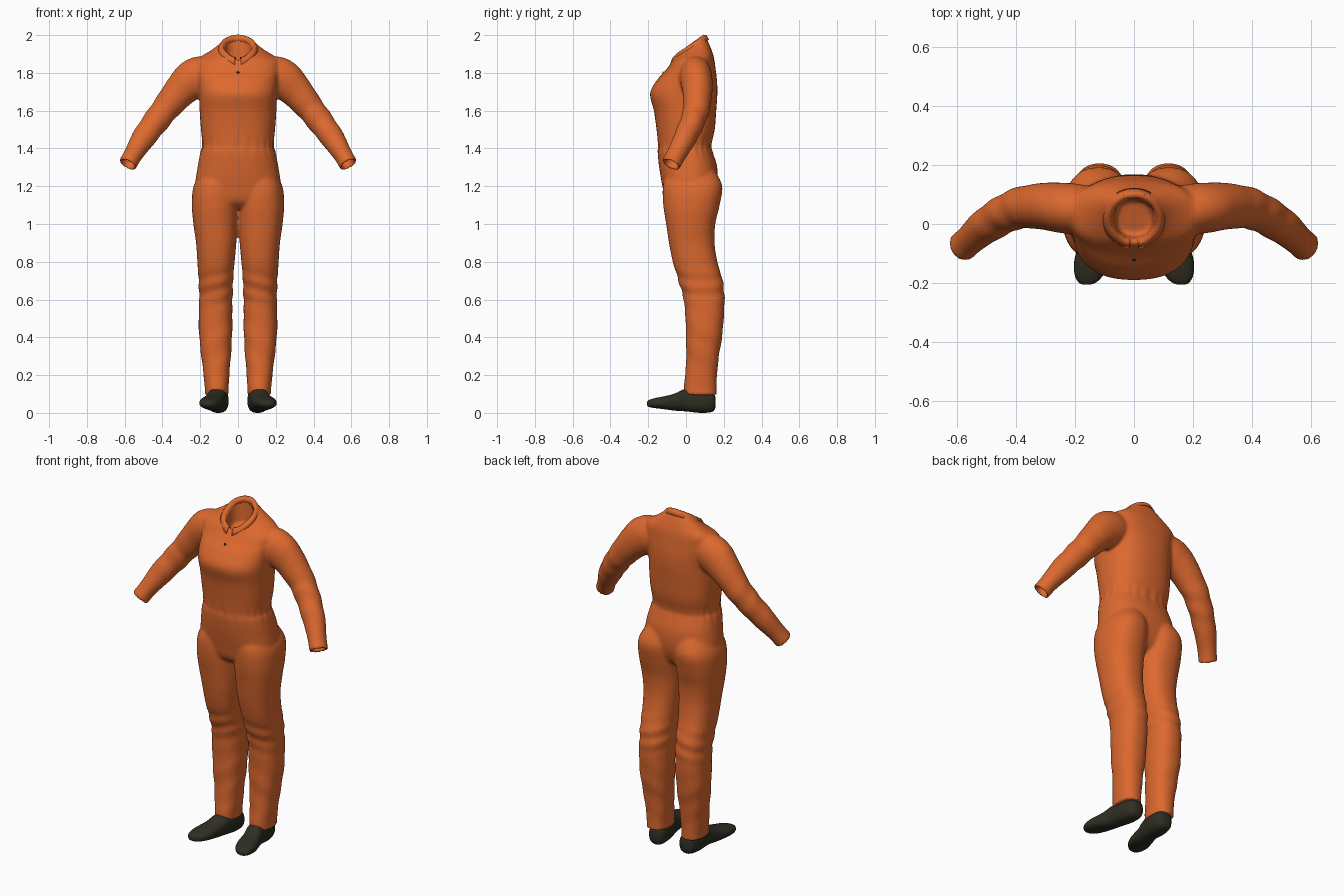
import bpy, bmesh, math
from mathutils import Vector

cube = bpy.data.objects.get("Cube")
if cube:
    bpy.data.objects.remove(cube, do_unlink=True)


def material(name, rgb, rough):
    m = bpy.data.materials.new(name)
    m.use_nodes = True
    m.diffuse_color = (*rgb, 1)
    b = m.node_tree.nodes["Principled BSDF"]
    b.inputs["Base Color"].default_value = (*rgb, 1)
    b.inputs["Roughness"].default_value = rough
    return m


ORANGE = material("orange cloth", (0.72, 0.14, 0.028), 0.9)
DARK = material("dark leather", (0.028, 0.028, 0.017), 0.7)


def add_object(name, bm, mat):
    me = bpy.data.meshes.new(name)
    bm.to_mesh(me)
    bm.free()
    ob = bpy.data.objects.new(name, me)
    bpy.context.collection.objects.link(ob)
    me.materials.append(mat)
    me.polygons.foreach_set("use_smooth", [True] * len(me.polygons))
    return ob


def spline(rings, steps=6):
    """Catmull-Rom through rings, each a tuple of centre, U and V vectors."""
    out = []
    last = len(rings) - 1
    for i in range(last):
        ks = [rings[max(0, min(last, i + d))] for d in (-1, 0, 1, 2)]
        for j in range(steps):
            t = j / steps
            w = ((-t + 2 * t**2 - t**3) / 2, (2 - 5 * t**2 + 3 * t**3) / 2,
                 (t + 4 * t**2 - 3 * t**3) / 2, (t**3 - t**2) / 2)
            out.append(tuple(sum((k[c] * f for k, f in zip(ks, w)), Vector())
                             for c in range(3)))
    out.append(rings[-1])
    return out


def loft(bm, rings, power=2.3, fold=None, notch=None, sides=64):
    """Closed skin over rounded-ellipse rings."""
    rows = []
    for k, (c, u, v) in enumerate(rings):
        row = []
        for i in range(sides):
            a = math.tau * i / sides
            ca, sa = math.cos(a), math.sin(a)
            x = math.copysign(abs(ca) ** (2 / power), ca)
            y = math.copysign(abs(sa) ** (2 / power), sa)
            s = 1 + (fold(c, a) if fold else 0)
            p = c + (u * x + v * y) * s
            if notch and sa < 0:
                p.z -= notch[k] * math.exp(-(ca / 0.3) ** 2)
            row.append(bm.verts.new(p))
        rows.append(row)
    faces = [bm.faces.new(rows[0]), bm.faces.new(rows[-1])]
    for r, q in zip(rows, rows[1:]):
        for i in range(sides):
            j = (i + 1) % sides
            faces.append(bm.faces.new((r[i], r[j], q[j], q[i])))
    bmesh.ops.recalc_face_normals(bm, faces=faces)


def level(z, x0, x1, front, back, tilt=0):
    return (Vector(((x0 + x1) / 2, (front + back) / 2, z)),
            Vector(((x1 - x0) / 2, 0, 0)),
            Vector((0, (back - front) / 2, tilt)))


def bump(x, mid, width):
    return math.exp(-((x - mid) / width) ** 2)


def waist_fold(c, a):
    return 0.022 * bump(c.z, 1.41, 0.04) * math.cos(22 * a)


def leg_fold(c, a):
    knee = 0.035 * bump(c.z, 0.66, 0.08) * math.sin(75 * c.z + 2 * math.cos(a))
    shin = 0.02 * bump(c.z, 0.32, 0.17) * math.sin(45 * c.z + 2 * a)
    return knee + shin


def arm_fold(c, a):
    return 0.04 * bump(c.z, 1.55, 0.09) * math.sin(70 * c.z + 2 * math.sin(a))


suit = bmesh.new()

# Torso, with a hollow neck: height, half width, front, back, tilt
torso = [(1.08, .12, -.06, .10, 0), (1.12, .19, -.105, .14, 0),
         (1.2, .225, -.125, .165, 0), (1.3, .214, -.142, .165, 0),
         (1.38, .198, -.15, .142, 0), (1.415, .187, -.148, .134, 0),
         (1.5, .196, -.156, .152, 0), (1.6, .203, -.17, .16, 0),
         (1.69, .207, -.19, .166, 0), (1.76, .212, -.155, .164, 0),
         (1.82, .22, -.107, .156, .005), (1.87, .215, -.078, .147, .015),
         (1.905, .155, -.066, .13, .03), (1.93, .1, -.07, .107, .056)]
rings = spline([level(z, -w, w, f, b, t) for z, w, f, b, t in torso])
rings += [level(1.945, -.09, .09, -.068, .104, .058),
          level(1.942, -.07, .07, -.05, .088, .052),
          level(1.89, -.066, .066, -.045, .085, .04),
          level(1.83, -.06, .06, -.04, .08, .02)]
dips = [0] * (len(rings) - 4) + [.025, .025, .015, 0]
loft(suit, rings, 2.4, waist_fold, dips)

# Trouser legs: height, inner side, outer side, front, back
leg = [(1.28, .02, .19, -.10, .155), (1.2, .003, .235, -.122, .192),
       (1.1, .0, .244, -.12, .178), (1.0, .003, .236, -.105, .155),
       (.9, .009, .222, -.09, .151), (.8, .018, .215, -.07, .166),
       (.72, .025, .21, -.045, .189), (.66, .027, .206, -.028, .2),
       (.6, .03, .206, -.012, .204), (.5, .03, .208, -.003, .2),
       (.4, .032, .205, .0, .19), (.25, .042, .188, .0, .168),
       (.14, .05, .176, -.012, .162), (.095, .05, .176, -.008, .162)]

# Sleeves: centre x, y, z, then radius across and in depth
arm = [(.10, .045, 1.80, .075, .07), (.19, .05, 1.785, .105, .085),
       (.245, .055, 1.76, .105, .085), (.3, .06, 1.71, .09, .08),
       (.36, .058, 1.64, .077, .073), (.415, .045, 1.57, .07, .067),
       (.5, -.005, 1.455, .063, .06), (.555, -.052, 1.367, .05, .052),
       (.585, -.08, 1.315, .05, .052)]

for side in (-1, 1):
    rings = spline([level(z, side * a, side * b, f, k) for z, a, b, f, k in leg])
    loft(suit, rings, 2.3, leg_fold)

    centres = [Vector((side * x, y, z)) for x, y, z, _, _ in arm]
    rings = []
    for i, c in enumerate(centres):
        along = (centres[min(i + 1, len(arm) - 1)] - centres[max(i - 1, 0)]).normalized()
        across = along.cross(Vector((0, 1, 0))).normalized()
        rings.append((c, across * arm[i][3], across.cross(along) * arm[i][4]))
    # hollow cuff opening
    end, u, v = rings[-1]
    rings = spline(rings) + [(end, u * .74, v * .74),
                             (end - along * .06, u * .7, v * .7)]
    loft(suit, rings, 2, arm_fold)

# Blend the overlapping parts into one garment
coverall = add_object("coverall", suit, ORANGE)
remesh = coverall.modifiers.new("blend", "REMESH")
remesh.mode = "VOXEL"
remesh.voxel_size = 0.009
remesh.use_smooth_shade = True
soften = coverall.modifiers.new("soften", "SMOOTH")
soften.factor = 0.5
soften.iterations = 4

# Folded collar, open at the front
bm = bmesh.new()
rows = []
for i in range(49):
    a = -math.pi / 2 + 0.16 + (math.tau - 0.32) * i / 48
    ca, sa = math.cos(a), math.sin(a)
    front = bump(sa, -1, 0.25)
    rows.append([bm.verts.new((ca * (.078 + g), .018 + sa * (.074 + g),
                               1.944 + .054 * sa - d - front * .012))
                 for g, d in ((-.002, .03), (.004, 0), (.013, .002),
                              (.026, .025 + .012 * front))])
for r, q in zip(rows, rows[1:]):
    for j in range(3):
        bm.faces.new((r[j], q[j], q[j + 1], r[j + 1]))
collar = add_object("collar", bm, ORANGE)
collar.modifiers.new("cloth", "SOLIDIFY").thickness = 0.005

# Small fastener on the chest
bm = bmesh.new()
bmesh.ops.create_uvsphere(bm, u_segments=12, v_segments=8, radius=0.007)
button = add_object("chest_button", bm, DARK)
button.location = (0, -.122, 1.802)
button.scale.y = 0.5

# Shoes: y, centre x, half width, bottom, top
shoe = [(.157, .10, .02, .03, .08), (.14, .10, .044, .006, .11),
        (.08, .105, .055, .0, .13), (.0, .113, .052, .008, .128),
        (-.06, .128, .055, .012, .102), (-.12, .142, .06, .02, .087),
        (-.17, .152, .05, .026, .077), (-.198, .158, .03, .032, .067),
        (-.206, .16, .01, .04, .058)]
for side, name in ((-1, "right_shoe"), (1, "left_shoe")):
    bm = bmesh.new()
    rings = [(Vector((side * x, y, (lo + hi) / 2)), Vector((w, 0, 0)),
              Vector((0, 0, (hi - lo) / 2))) for y, x, w, lo, hi in shoe]
    loft(bm, spline(rings, 4), 2.5, sides=32)
    add_object(name, bm, DARK)
